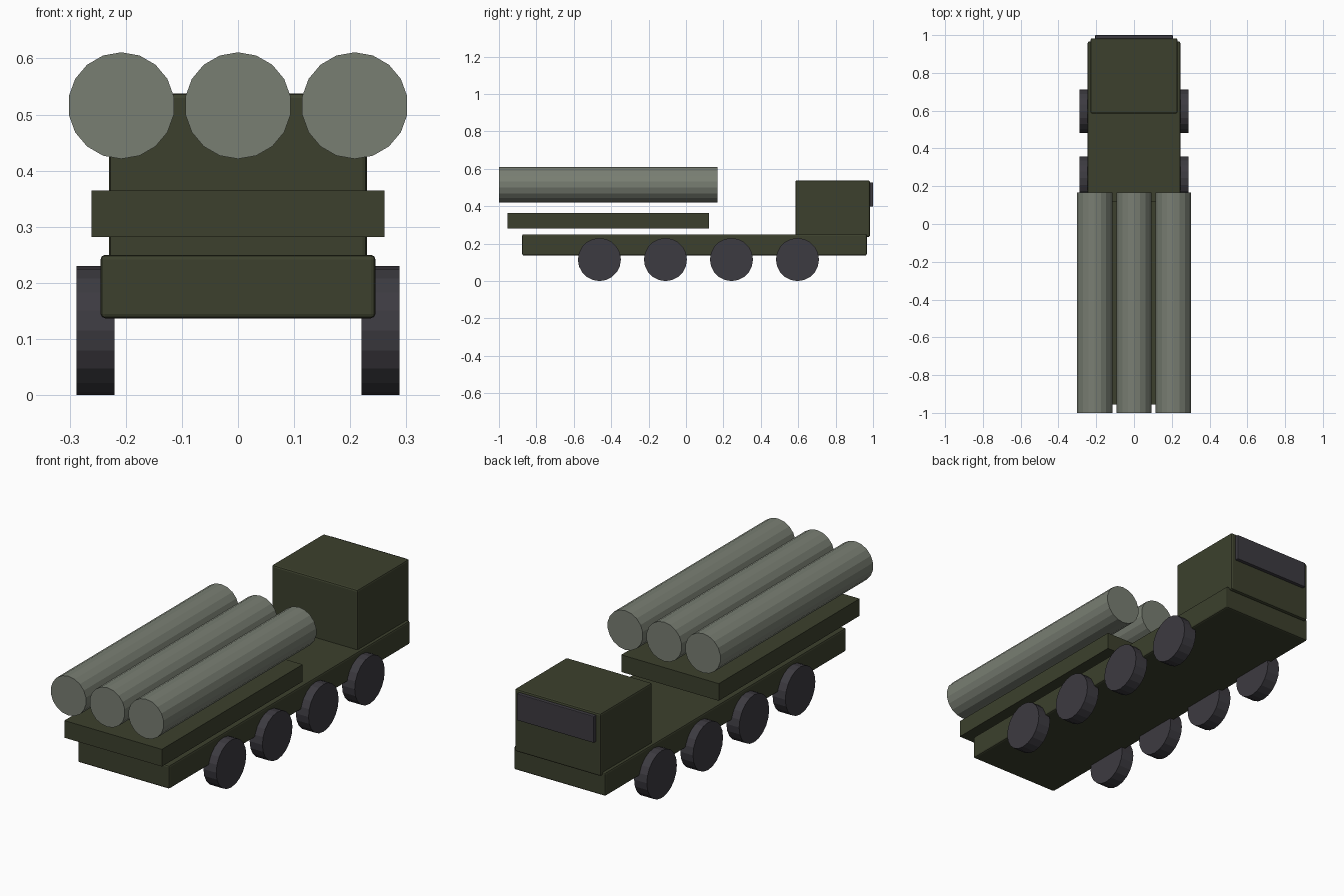
import bpy, math

if "Cube" in bpy.data.objects:
    bpy.data.objects.remove(bpy.data.objects["Cube"])


def material(name, rgb):
    m = bpy.data.materials.new(name)
    m.diffuse_color = (*rgb, 1)
    m.use_nodes = True
    m.node_tree.nodes["Principled BSDF"].inputs["Base Color"].default_value = m.diffuse_color
    return m


OLIVE = material("olive_green", (0.045, 0.051, 0.026))
GREY = material("grey_green", (0.19, 0.21, 0.17))
DARK = material("dark_grey", (0.046, 0.043, 0.052))


def box(name, x, y, z, mat, bevel=0):
    """Box symmetric in x (half width), with y and z given as ranges."""
    bpy.ops.mesh.primitive_cube_add(size=1, location=(0, sum(y) / 2, sum(z) / 2))
    ob = bpy.context.object
    ob.name = name
    ob.scale = (2 * x, y[1] - y[0], z[1] - z[0])
    bpy.ops.object.transform_apply(location=False, rotation=False, scale=True)
    ob.data.materials.append(mat)
    if bevel:
        mod = ob.modifiers.new("bevel", 'BEVEL')
        mod.width = bevel
        mod.segments = 2
    return ob


def cylinder(name, sides, radius, depth, location, rotation, mat):
    bpy.ops.mesh.primitive_cylinder_add(vertices=sides, radius=radius, depth=depth,
                                        location=location, rotation=rotation)
    ob = bpy.context.object
    ob.name = name
    ob.data.materials.append(mat)
    return ob


# Truck body
box("chassis", 0.245, (-0.876, 0.967), (0.137, 0.25), OLIVE, 0.008)
box("cab", 0.23, (0.585, 0.983), (0.235, 0.538), OLIVE, 0.008)
box("windshield", 0.206, (0.96, 1.0), (0.398, 0.527), DARK, 0.003)

# Launch platform and tubes floating above the bed
box("platform", 0.261, (-0.955, 0.122), (0.282, 0.365), OLIVE)
for i in (-1, 0, 1):
    cylinder(f"tube_{i + 2}", 18, 0.095, 1.168, (0.208 * i, -0.416, 0.516),
             (math.pi / 2, 0, 0), GREY)

# Four axles of wheels
for i in range(4):
    for side, label in ((-1, "left"), (1, "right")):
        cylinder(f"wheel_{label}_{i + 1}", 20, 0.115, 0.068,
                 (0.254 * side, -0.463 + 0.353 * i, 0.115), (0, math.pi / 2, 0), DARK)
